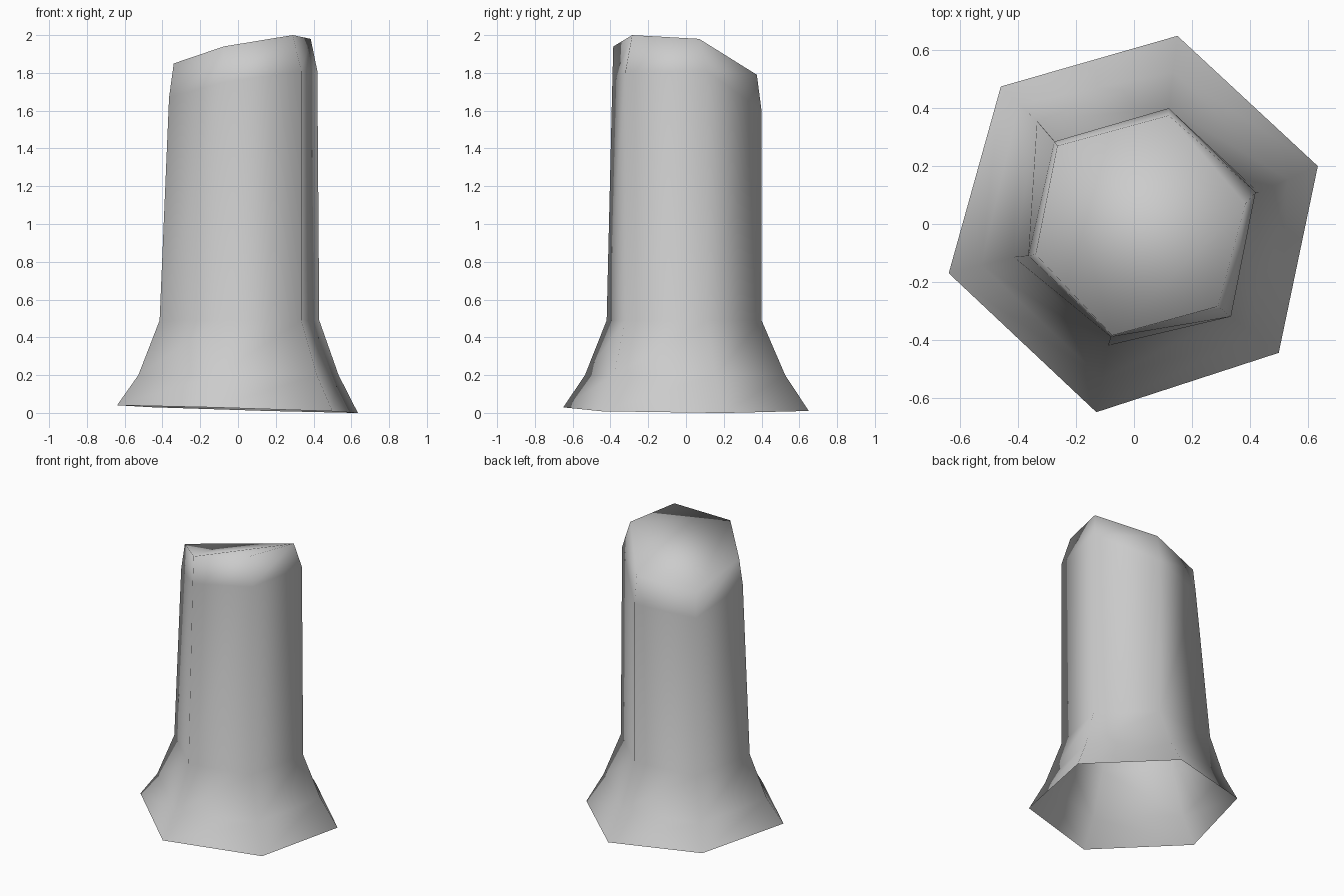
import bpy
import bmesh
from mathutils import Vector

# Remove the default cube only
cube = bpy.data.objects.get("Cube")
if cube:
    bpy.data.objects.remove(cube, do_unlink=True)


def make_material(name, colour):
    material = bpy.data.materials.new(name)
    material.use_nodes = True
    material.diffuse_color = colour
    material.node_tree.nodes["Principled BSDF"].inputs["Base Color"].default_value = colour
    return material


def foot_height(x, y):
    """The open rim at the ground leans slightly."""
    return 0.02 - 0.03 * x - 0.008 * y


def add_ring(bm, points):
    return [bm.verts.new(point) for point in points]


def bridge(bm, lower, upper):
    """Join two rings of equal size with a band of quads."""
    count = len(lower)
    for i in range(count):
        j = (i + 1) % count
        bm.faces.new((lower[i], lower[j], upper[j], upper[i]))


# Six-sided outlines, counter-clockwise seen from above, starting at the back
foot_outline = [(0.15, 0.65), (-0.46, 0.475), (-0.64, -0.17),
                (-0.13, -0.65), (0.5, -0.445), (0.635, 0.2)]
waist_outline = [(0.12, 0.4), (-0.335, 0.355), (-0.415, -0.115),
                 (-0.09, -0.42), (0.335, -0.32), (0.43, 0.11)]
shoulder = [(0.12, 0.4, 1.6), (-0.275, 0.285, 1.56), (-0.365, -0.11, 1.67),
            (-0.08, -0.39, 1.75), (0.335, -0.32, 1.81), (0.42, 0.11, 1.81)]
cut_top = [(0.12, 0.375, 1.79), (-0.265, 0.27, 1.73), (-0.34, -0.105, 1.85),
           (-0.075, -0.385, 1.94), (0.29, -0.285, 2.0), (0.385, 0.07, 1.98)]

foot = [Vector((x, y, foot_height(x, y))) for x, y in foot_outline]
waist = [Vector((x, y, 0.49)) for x, y in waist_outline]

# Flare ring between foot and waist, slightly hollow
flare = []
for low, high in zip(foot, waist):
    point = low.lerp(high, 0.5)
    point.z = 0.2
    flare.append(point)

# Trunk: open underneath, closed by a slanted cut on top
bm = bmesh.new()
rings = [add_ring(bm, points) for points in (foot, flare, waist, shoulder, cut_top)]
for lower, upper in zip(rings, rings[1:]):
    bridge(bm, lower, upper)
bm.faces.new(rings[-1])
for face in bm.faces:
    face.smooth = True

mesh = bpy.data.meshes.new("stump_trunk")
bm.to_mesh(mesh)
bm.free()
mesh.materials.append(make_material("plain_grey", (0.6, 0.6, 0.6, 1.0)))

stump = bpy.data.objects.new("stump_trunk", mesh)
bpy.context.collection.objects.link(stump)
